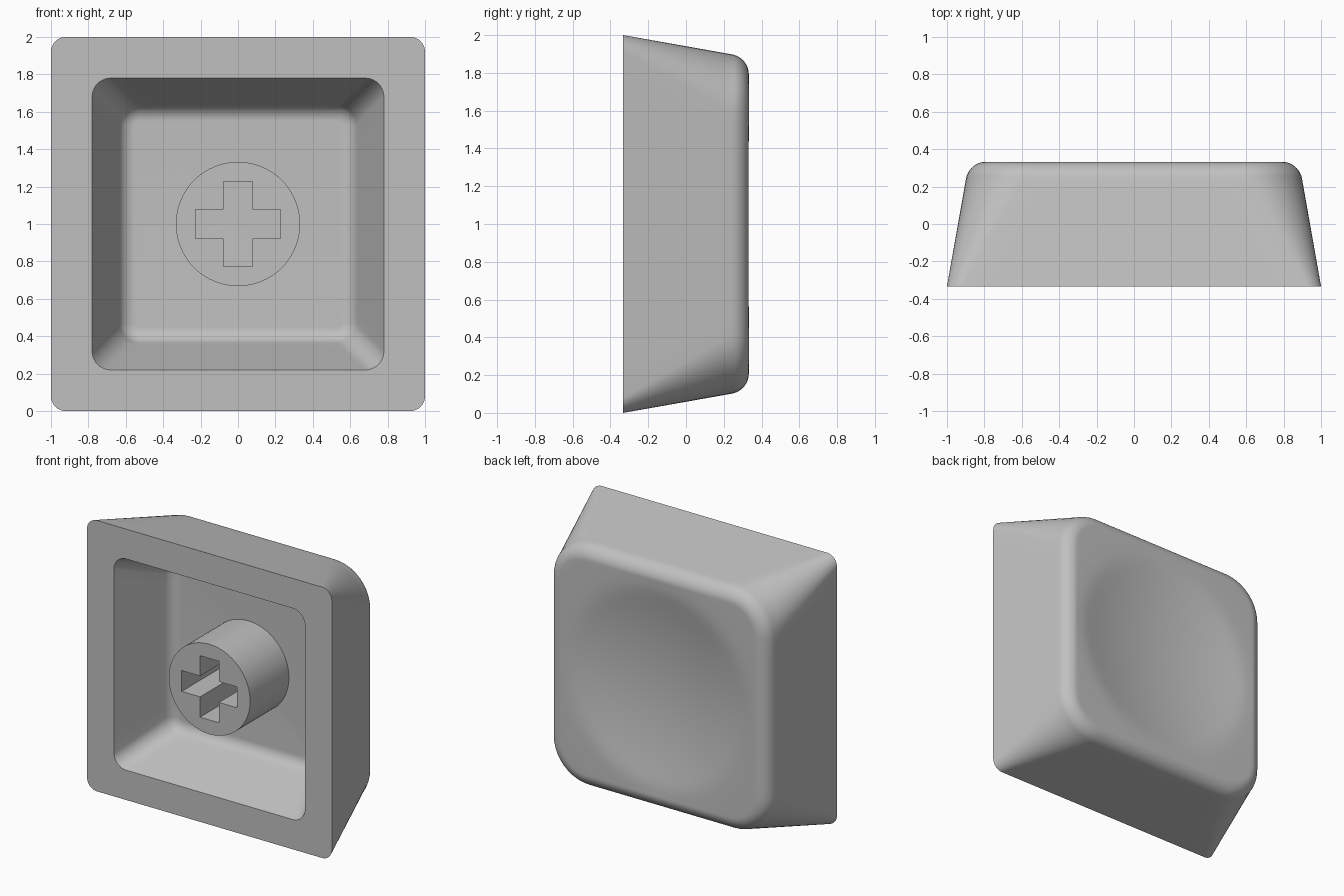
import bpy, bmesh, math

if "Cube" in bpy.data.objects:
    bpy.data.objects.remove(bpy.data.objects["Cube"], do_unlink=True)

FRONT, BACK, FLOOR = -0.333, 0.333, 0.12
MID = 1.0

grey = bpy.data.materials.new("light grey plastic")
grey.use_nodes = True
colour = (0.53, 0.53, 0.53, 1)
grey.diffuse_color = colour
grey.node_tree.nodes["Principled BSDF"].inputs["Base Color"].default_value = colour


def rounded_square(half, radius, arc=10, side=14):
    """Points (x, z) of a rounded square, with divided straight sides."""
    pts = []
    c = half - radius
    for q in range(4):
        turn = q * math.pi / 2
        co, si = math.cos(turn), math.sin(turn)
        local = []
        for i in range(arc + 1):
            a = math.pi / 2 * i / arc
            local.append((c + radius * math.cos(a), c + radius * math.sin(a)))
        for i in range(1, side):
            local.append((c - 2 * c * i / side, half))
        pts += [(x * co - z * si, x * si + z * co) for x, z in local]
    return pts


def dish(x, z, depth=0.085, reach=0.73):
    """Shallow round hollow with a soft rim."""
    g = 1 - (x * x + z * z) / reach ** 2
    return depth * 0.5 * (g + math.sqrt(g * g + 0.02))


def wall(start, end, steps):
    """Sections (half, radius, y) from start up to, not including, end."""
    return [tuple(a + (b - a) * i / steps for a, b in zip(start, end))
            for i in range(steps)]


def fillet(half, corner, size, top, first, steps=10):
    """Sections rounding from a sloped wall over to a flat face."""
    out = []
    for i in range(steps + 1):
        a = math.radians(first + (90 - first) * i / steps)
        grow = size * math.cos(a)
        out.append((half + grow, corner + grow, top - size + size * math.sin(a)))
    return out


# Hollow cap: cavity floor, cavity wall, front rim, outer wall, dished back
inner_round = fillet(0.55, 0.02, 0.09, FLOOR, 20)
outer_round = fillet(0.79, 0.2, 0.11, BACK, 10)
cavity = wall((0.78, 0.1, FRONT), inner_round[0], 8) + inner_round
outside = wall((1.0, 0.08, FRONT), outer_round[0], 12) + outer_round

rings = []
for half, radius, y in cavity[::-1] + outside:
    rings.append([(x, y, z) for x, z in rounded_square(half, radius)])
rim = rounded_square(0.79, 0.2)
rings[-1] = [(x, BACK - dish(x, z), z) for x, z in rim]
for i in range(1, 25):
    s = 1 - i / 25
    rings.append([(x * s, BACK - dish(x * s, z * s), z * s) for x, z in rim])

bm = bmesh.new()
loops = [[bm.verts.new((x, y, z + MID)) for x, y, z in ring] for ring in rings]
for a, b in zip(loops, loops[1:]):
    for i in range(len(a)):
        j = (i + 1) % len(a)
        bm.faces.new((a[i], a[j], b[j], b[i]))
bm.faces.new(loops[0])
centre = bm.verts.new((0, BACK - dish(0, 0), MID))
last = loops[-1]
for i in range(len(last)):
    bm.faces.new((last[i], last[(i + 1) % len(last)], centre))
bmesh.ops.recalc_face_normals(bm, faces=bm.faces)
mesh = bpy.data.meshes.new("cap")
bm.to_mesh(mesh)
bm.free()
cap = bpy.data.objects.new("cap", mesh)
bpy.context.collection.objects.link(cap)

# Round stem with a cross-shaped socket
curve = bpy.data.curves.new("stem", "CURVE")
curve.dimensions = "2D"
curve.fill_mode = "BOTH"
length = FLOOR + 0.01 - FRONT
curve.extrude = length / 2


def outline(points):
    spline = curve.splines.new("POLY")
    spline.points.add(len(points) - 1)
    for p, (x, y) in zip(spline.points, points):
        p.co = (x, y, 0, 1)
    spline.use_cyclic_u = True


circle = [2 * math.pi * i / 96 for i in range(96)]
outline([(0.332 * math.cos(a), 0.332 * math.sin(a)) for a in circle])
arm, w = 0.227, 0.077
cross = []
for co, si in ((1, 0), (0, 1), (-1, 0), (0, -1)):
    for x, y in ((arm, -w), (arm, w), (w, w)):
        cross.append((x * co - y * si, x * si + y * co))
outline(cross)

source = bpy.data.objects.new("stem_outline", curve)
bpy.context.collection.objects.link(source)
bpy.context.view_layer.update()
graph = bpy.context.evaluated_depsgraph_get()
stem_mesh = bpy.data.meshes.new_from_object(source.evaluated_get(graph))
bpy.data.objects.remove(source, do_unlink=True)
bm = bmesh.new()
bm.from_mesh(stem_mesh)
bmesh.ops.remove_doubles(bm, verts=bm.verts, dist=0.0005)
bmesh.ops.recalc_face_normals(bm, faces=bm.faces)
bm.to_mesh(stem_mesh)
bm.free()
stem = bpy.data.objects.new("stem", stem_mesh)
bpy.context.collection.objects.link(stem)
stem.rotation_euler.x = math.pi / 2
stem.location = (0, FRONT + length / 2, MID)

# Shared finish
for ob in (cap, stem):
    ob.data.materials.clear()
    ob.data.materials.append(grey)
    bpy.ops.object.select_all(action="DESELECT")
    ob.select_set(True)
    bpy.context.view_layer.objects.active = ob
    bpy.ops.object.shade_smooth_by_angle(angle=math.radians(30))
